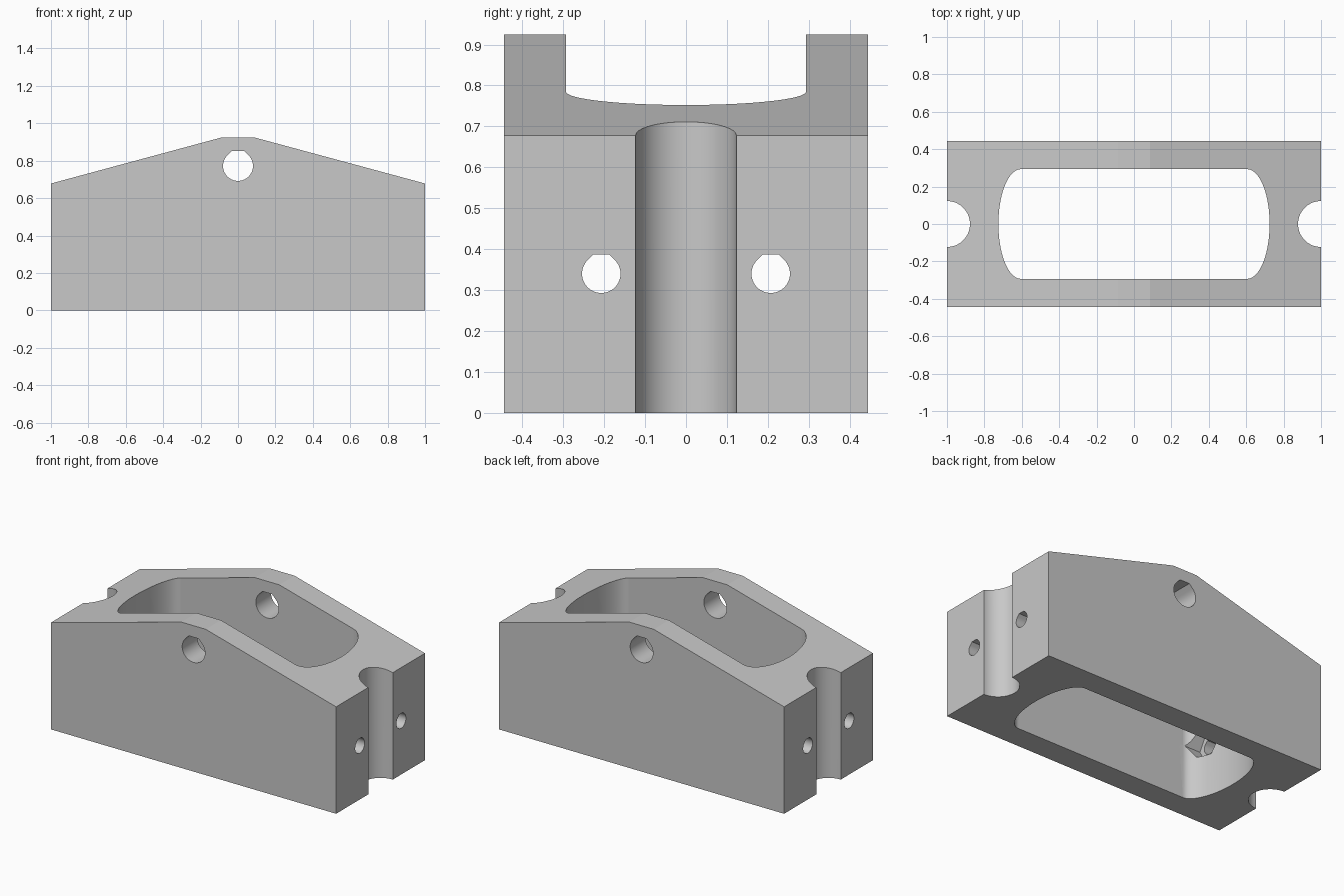
import bpy
import bmesh
from math import cos, sin, pi, radians
from mathutils import Vector

if "Cube" in bpy.data.objects:
    bpy.data.objects.remove(bpy.data.objects["Cube"], do_unlink=True)

grey = bpy.data.materials.new("plain grey")
grey.use_nodes = True
grey.diffuse_color = (0.58, 0.58, 0.58, 1)
grey.node_tree.nodes["Principled BSDF"].inputs["Base Color"].default_value = grey.diffuse_color


def prism(name, profile, axis, start, end):
    """Extrude a 2D profile along an axis: x uses (y, z), y uses (x, z), z uses (x, y)."""
    place = {"x": lambda u, v: (start, u, v),
             "y": lambda u, v: (u, start, v),
             "z": lambda u, v: (u, v, start)}[axis]
    step = Vector([(end - start) * (axis == a) for a in "xyz"])
    bm = bmesh.new()
    base = bm.faces.new([bm.verts.new(place(u, v)) for u, v in profile])
    cap = bmesh.ops.extrude_face_region(bm, geom=[base])["geom"]
    bmesh.ops.translate(bm, vec=step, verts=[g for g in cap if isinstance(g, bmesh.types.BMVert)])
    bmesh.ops.recalc_face_normals(bm, faces=bm.faces)
    mesh = bpy.data.meshes.new(name)
    bm.to_mesh(mesh)
    bm.free()
    mesh.materials.append(grey)
    obj = bpy.data.objects.new(name, mesh)
    bpy.context.collection.objects.link(obj)
    return obj


def arc(cu, cv, ru, rv, first, last, count):
    angles = [radians(first + (last - first) * i / count) for i in range(count + 1)]
    return [(cu + ru * cos(a), cv + rv * sin(a)) for a in angles]


def flat_top_hole(cu, cv, r):
    """Round hole whose crown is cut to a short flat with 45 degree shoulders."""
    flat = r * (2 ** 0.5 - 1)
    return arc(cu, cv, r, r, 135, 405, 48) + [(cu + flat, cv + r), (cu - flat, cv + r)]


# Gabled block
block = prism("slotted_block",
              [(-1, 0), (1, 0), (1, 0.678), (0.085, 0.925), (-0.085, 0.925), (-1, 0.678)],
              "y", -0.445, 0.445)

# Central well with elliptical ends, and the cross bore near the ridge
well = arc(0.605, 0, 0.12, 0.293, -90, 90, 48) + arc(-0.605, 0, 0.12, 0.293, 90, 270, 48)
cutters = [prism("well_cutter", well, "z", -0.2, 1.2),
           prism("cross_bore_cutter", flat_top_hole(0, 0.772, 0.08), "y", -0.6, 0.6)]

# Upright grooves in both ends
for side in (-1, 1):
    cutters.append(prism("groove_cutter", arc(side, 0, 0.123, 0.123, 0, 360, 64)[:-1], "z", -0.2, 1.2))

# Lengthwise screw holes, with hexagonal nut pockets opening into the well
for y in (-0.207, 0.207):
    cutters.append(prism("screw_hole_cutter", flat_top_hole(y, 0.34, 0.047), "x", -1.2, 1.2))
    for side in (-1, 1):
        hexagon = arc(y, 0.34, 0.086, 0.086, 0, 360, 6)[:-1]
        cutters.append(prism("nut_pocket_cutter", hexagon, "x", side * 0.58, side * 0.73))

bpy.context.view_layer.objects.active = block
for cutter in cutters:
    mod = block.modifiers.new("cut", "BOOLEAN")
    mod.operation = "DIFFERENCE"
    mod.solver = "EXACT"
    mod.object = cutter
    bpy.ops.object.modifier_apply(modifier=mod.name)
    bpy.data.objects.remove(cutter, do_unlink=True)

# Smooth curved walls, flat large faces
bpy.ops.object.select_all(action="DESELECT")
block.select_set(True)
bpy.ops.object.shade_smooth_by_angle(angle=radians(25))
for face in block.data.polygons:
    if face.area > 0.05:
        face.use_smooth = False
